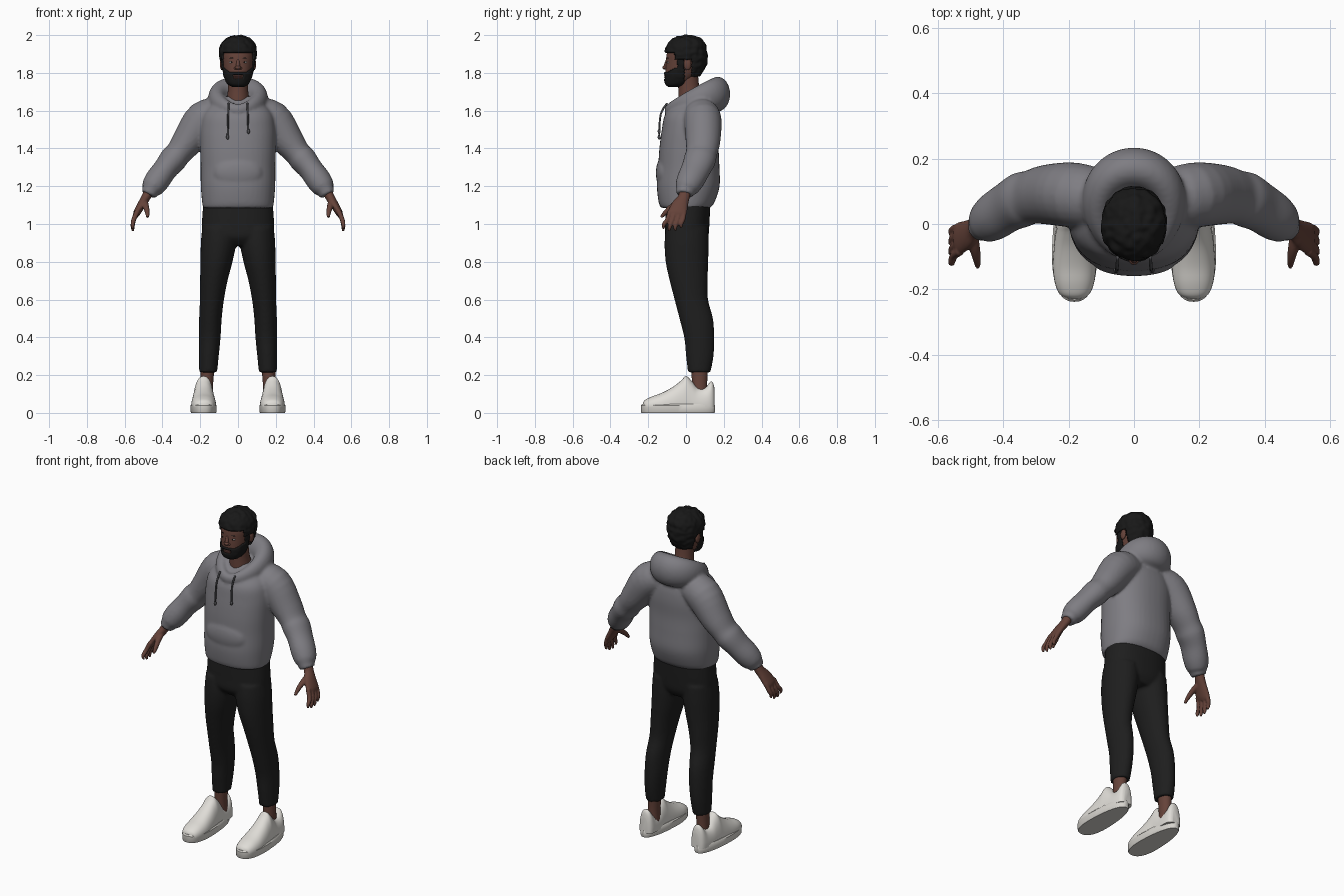
import bpy, bmesh, math
from mathutils import Vector, Matrix, noise

if "Cube" in bpy.data.objects:
    bpy.data.objects.remove(bpy.data.objects["Cube"])

X, Y, Z = Vector((1, 0, 0)), Vector((0, 1, 0)), Vector((0, 0, 1))


def material(name, r, g, b):
    m = bpy.data.materials.new(name)
    m.use_nodes = True
    m.diffuse_color = (r, g, b, 1)
    node = next(n for n in m.node_tree.nodes if n.type == 'BSDF_PRINCIPLED')
    node.inputs["Base Color"].default_value = (r, g, b, 1)
    node.inputs["Roughness"].default_value = 0.8
    return m


GREY = material("grey fleece", .21, .205, .225)
BLACK = material("black cloth", .013, .013, .013)
HAIR = material("black hair", .009, .009, .009)
SKIN = material("brown skin", .13, .055, .041)
LIP = material("lip", .15, .06, .05)
WHITE = material("white leather", .74, .72, .68)
RUBBER = material("off white rubber", .68, .66, .62)
CORD = material("dark grey cord", .08, .08, .088)
EYE = material("eye white", .5, .48, .46)


def spline(rows, steps):
    """Smooth rows of numbers with a Catmull-Rom curve."""
    rows = [Vector(r) for r in rows]
    out = []
    for i in range(len(rows) - 1):
        a, b, c = rows[max(i - 1, 0)], rows[i], rows[i + 1]
        d = rows[min(i + 2, len(rows) - 1)]
        for s in range(steps):
            t = s / steps
            out.append(b + (c - a) * (t / 2) + (a * 2 - b * 5 + c * 4 - d) * (t * t / 2)
                       + (b * 3 - a - c * 3 + d) * (t ** 3 / 2))
    return out + [rows[-1]]


def loft(bm, rows, n=24, steps=4, power=2, axes=None, ref=Y, closed=False, side=1):
    """Skin rings of (x, y, z, radius u, radius v); rings face the path unless axes are given."""
    rows = spline(rows, steps) if steps > 1 else [Vector(r) for r in rows]
    k, rings = len(rows), []
    for i, r in enumerate(rows):
        if axes:
            u, v = axes
        else:
            a = rows[(i - 1) % k if closed else max(i - 1, 0)]
            b = rows[(i + 1) % k if closed else min(i + 1, k - 1)]
            t = (b - a).to_3d().normalized()
            u = t.cross(ref).normalized()
            v = t.cross(u)
        ring = []
        for j in range(n):
            q = 2 * math.pi * j / n
            c, s = math.cos(q), math.sin(q)
            p = r.to_3d() + u * (r[3] * math.copysign(abs(c) ** (2 / power), c)) \
                + v * (r[4] * math.copysign(abs(s) ** (2 / power), s))
            ring.append(bm.verts.new((p.x * side, p.y, p.z)))
        rings.append(ring)
    for i in range(k if closed else k - 1):
        a, b = rings[i], rings[(i + 1) % k]
        for j in range(n):
            bm.faces.new((a[j], a[(j + 1) % n], b[(j + 1) % n], b[j]))
    if not closed:
        bm.faces.new(rings[0])
        bm.faces.new(rings[-1])


def ball(bm, centre, size):
    m = Matrix.Translation(centre) @ Matrix.Diagonal((*size, 1))
    bmesh.ops.create_uvsphere(bm, u_segments=20, v_segments=12, radius=1, matrix=m)


def finish(name, bm, mat, voxel=0, relax=0, angle=None):
    bmesh.ops.recalc_face_normals(bm, faces=bm.faces)
    me = bpy.data.meshes.new(name)
    bm.to_mesh(me)
    bm.free()
    me.materials.append(mat)
    me.shade_smooth()
    ob = bpy.data.objects.new(name, me)
    bpy.context.collection.objects.link(ob)
    if angle:
        bpy.ops.object.select_all(action='DESELECT')
        ob.select_set(True)
        bpy.context.view_layer.objects.active = ob
        bpy.ops.object.shade_smooth_by_angle(angle=math.radians(angle))
    if voxel:
        m = ob.modifiers.new("blend", 'REMESH')
        m.mode, m.voxel_size, m.use_smooth_shade = 'VOXEL', voxel, True
        m = ob.modifiers.new("relax", 'SMOOTH')
        m.factor, m.iterations = .5, relax
    return ob


# Hoodie: body, pocket, sleeves and hood blended into one surface
bm = bmesh.new()
loft(bm, [(0, -.003, 1.085, .185, .13), (0, .003, 1.115, .19, .148), (0, .012, 1.2, .197, .166),
          (0, .015, 1.3, .198, .162), (0, .016, 1.4, .2, .157), (0, .024, 1.5, .2, .152),
          (0, .028, 1.58, .185, .138), (0, .042, 1.64, .14, .095), (0, .05, 1.675, .1, .07)],
     n=40, power=2.3, axes=(X, Y))
ball(bm, (0, -.115, 1.27), (.13, .045, .09))
for s in (1, -1):
    loft(bm, [(.09, .07, 1.58, .085, .09), (.18, .088, 1.553, .1, .1), (.265, .09, 1.44, .084, .092),
              (.315, .082, 1.375, .07, .083), (.345, .073, 1.34, .073, .085), (.385, .052, 1.29, .065, .078),
              (.425, .025, 1.235, .067, .074), (.452, .005, 1.195, .06, .064), (.464, -.003, 1.175, .046, .05),
              (.475, -.007, 1.155, .042, .046)], side=s)
hood = []
for i in range(48):
    q = 2 * math.pi * i / 48
    c, f = math.cos(q), (1 + math.cos(q)) / 2
    hood.append((.118 * math.sin(q) * (.85 + .15 * f), .04 + .128 * c, 1.603 + .085 * f ** .8,
                 .026 + .04 * f, .032 + .06 * f))
loft(bm, hood, steps=1, ref=Z, closed=True)
finish("hoodie", bm, GREY, .009, 4)

# Drawstrings with knots
for s, name, end in ((1, "left", 1.49), (-1, "right", 1.46)):
    bm = bmesh.new()
    loft(bm, [(.05, -.1, 1.64, .005, .005), (.052, -.134, 1.58, .005, .005),
              (.055, -.142, end, .005, .005)], n=10, side=s)
    ball(bm, (.055 * s, -.142, end), (.008, .008, .013))
    finish(name + "_drawstring", bm, CORD)

# Trousers
bm = bmesh.new()
loft(bm, [(0, .01, .885, .13, .08), (0, .004, .93, .182, .113), (0, .007, 1, .191, .117),
          (0, .012, 1.12, .183, .117)], n=40, power=2.3, axes=(X, Y))
for s in (1, -1):
    loft(bm, [(.158, .07, .215, .048, .06), (.155, .073, .3, .053, .073), (.15, .07, .4, .058, .08),
              (.146, .054, .5, .06, .089), (.138, .028, .6, .064, .089), (.128, .014, .7, .073, .101),
              (.114, .005, .8, .085, .113), (.103, .003, .9, .094, .117), (.1, .005, .98, .09, .112)],
         axes=(X, Y), side=s)
finish("trousers", bm, BLACK, .009, 3)

# Ankles and shoes
for s, name in ((1, "left"), (-1, "right")):
    bm = bmesh.new()
    loft(bm, [(.166, .075, .08, .034, .042), (.165, .072, .15, .033, .04), (.16, .072, .25, .037, .045)],
         axes=(X, Y), side=s)
    finish(name + "_ankle", bm, SKIN)

    bm = bmesh.new()
    profile = [(-.228, .02, .055), (-.215, .045, .07), (-.18, .06, .087), (-.13, .066, .105), (-.07, .063, .137),
               (-.025, .058, .172), (0, .055, .195), (.03, .053, .17), (.06, .052, .135), (.1, .05, .132),
               (.13, .045, .165), (.145, .036, .155), (.152, .022, .12)]
    loft(bm, [(.182 - .05 * max(y, 0), y, .035, w, h - .035) for y, w, h in profile],
         n=32, power=2.3, axes=(X, Z), side=s)
    for v in bm.verts:
        v.co.z = max(v.co.z, .03)
    finish(name + "_shoe_upper", bm, WHITE, angle=50)

    bm = bmesh.new()
    loft(bm, [(.182, -.042, z, .067 - d, .196 - d) for z, d in ((0, .003), (.005, 0), (.04, 0), (.047, .006))],
         n=48, steps=1, power=2.4, axes=(X, Y), side=s)
    for v in bm.verts:
        v.co.x = s * .182 + (v.co.x - s * .182) * (1 - .9 * (v.co.y + .04))
    finish(name + "_shoe_sole", bm, RUBBER, angle=40)

# Hands
for s, name in ((1, "left"), (-1, "right")):
    bm = bmesh.new()
    loft(bm, [(.465, 0, 1.19, .027, .032), (.488, -.012, 1.14, .024, .031), (.512, -.032, 1.1, .022, .044),
              (.535, -.045, 1.06, .019, .049), (.542, -.05, 1.04, .012, .04)], side=s)
    for i, drop in enumerate((.012, 0, .002, .018)):
        y = -.084 + .025 * i
        tip = -.118 + .031 * i
        loft(bm, [(.532, y, 1.07, .014, .013), (.551, y * .6 + tip * .4, 1.025, .013, .012),
                  (.558, tip, .985 + drop, .011, .011), (.555, tip, .962 + drop, .006, .006)], n=12, side=s)
    loft(bm, [(.495, -.025, 1.12, .018, .018), (.488, -.07, 1.095, .016, .017),
              (.481, -.105, 1.065, .013, .013), (.478, -.132, 1.035, .008, .008)], n=12, ref=X, side=s)
    finish(name + "_hand", bm, SKIN, .005, 2)

# Head and neck
SKULL = [(0, -.06, 1.733, .028, .032), (0, -.05, 1.745, .05, .055), (0, -.032, 1.775, .066, .077),
         (0, -.014, 1.815, .076, .095), (0, -.004, 1.86, .083, .102), (0, -.002, 1.9, .086, .1),
         (0, .002, 1.94, .081, .092), (0, .003, 1.972, .055, .065), (0, .003, 1.987, .015, .02)]
bm = bmesh.new()
loft(bm, SKULL, n=64, steps=6, power=2.15, axes=(X, Y))
ball(bm, (0, -.108, 1.828), (.016, .017, .011))
loft(bm, [(0, -.098, 1.87, .008, .008), (0, -.106, 1.845, .01, .01), (0, -.11, 1.825, .012, .012)],
     n=16, axes=(X, Y))
for s in (1, -1):
    ball(bm, (.085 * s, .008, 1.845), (.011, .02, .031))
    ball(bm, (.013 * s, -.103, 1.824), (.009, .01, .008))
finish("head", bm, SKIN)
bm = bmesh.new()
loft(bm, [(0, .045, 1.58, .075, .085), (0, .025, 1.66, .06, .066), (0, .015, 1.72, .053, .056),
          (0, .008, 1.8, .053, .055)], axes=(X, Y))
finish("neck", bm, SKIN)


def hair_rule(p):
    line = 1.905 if p.y < -.058 else 1.868 if p.y < .028 else 1.785
    return p.z > line


def beard_rule(p):
    if abs(p.x) < .024 and 1.77 < p.z < 1.79:
        return False
    cheek = p.y < -.01 and p.z < 1.803 + .7 * max(0, abs(p.x) - .04)
    sideburn = -.045 < p.y < -.008 and 1.78 < p.z < 1.88
    return cheek or sideburn


def head_shell(name, rule, lift, curl):
    """Keep the part of the skull that a rule picks, lift it and roughen it."""
    bm = bmesh.new()
    loft(bm, SKULL, n=96, steps=8, power=2.15, axes=(X, Y))
    bmesh.ops.recalc_face_normals(bm, faces=bm.faces)
    drop = [f for f in bm.faces if not rule(f.calc_center_median())]
    bmesh.ops.delete(bm, geom=drop, context='FACES')
    bm.normal_update()
    for v, n in [(v, v.normal.copy()) for v in bm.verts]:
        edge = .45 if v.is_boundary else 1
        v.co += n * (lift * edge + curl * noise.noise(v.co * 45))
    m = finish(name, bm, HAIR).modifiers.new("thickness", 'SOLIDIFY')
    m.thickness, m.offset = lift, -1


head_shell("hair", hair_rule, .013, .007)
head_shell("beard", beard_rule, .007, .002)

# Face details
for s, name in ((1, "left"), (-1, "right")):
    bm = bmesh.new()
    ball(bm, (.033 * s, -.092, 1.856), (.014, .008, .006))
    finish(name + "_eye", bm, EYE)
    bm = bmesh.new()
    ball(bm, (.033 * s, -.097, 1.856), (.005, .005, .005))
    finish(name + "_iris", bm, HAIR)
    bm = bmesh.new()
    loft(bm, [(.014, -.1, 1.873, .003, .003), (.034, -.094, 1.879, .005, .004),
              (.056, -.078, 1.873, .003, .003)], n=10, ref=Z, side=s)
    finish(name + "_eyebrow", bm, HAIR)
bm = bmesh.new()
for z in (1.7765, 1.7845):
    ball(bm, (0, -.106, z), (.021, .01, .005))
finish("lips", bm, LIP)
